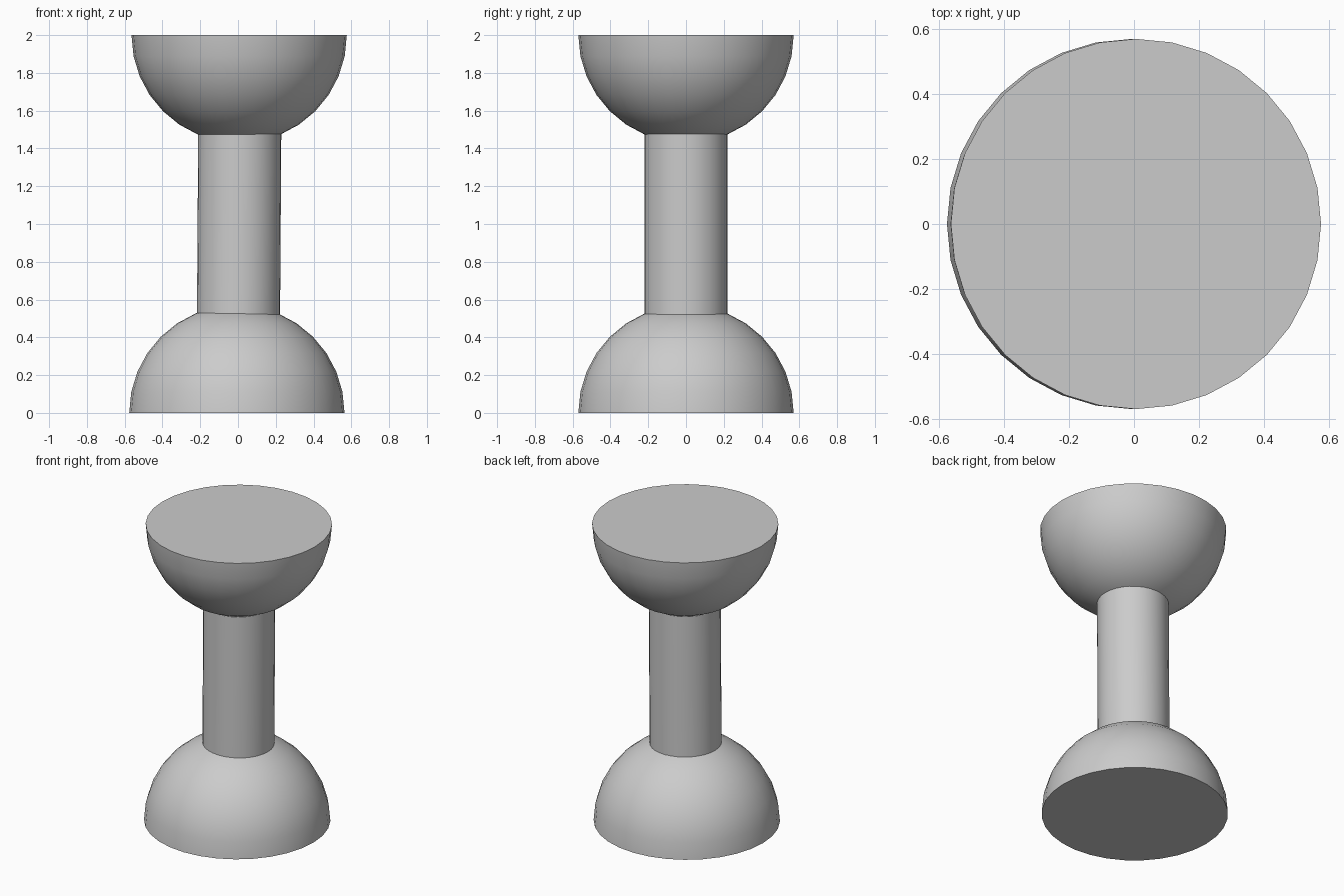
import bpy, bmesh, math
from mathutils import Matrix, Vector

cube = bpy.data.objects.get("Cube")
if cube:
    bpy.data.objects.remove(cube, do_unlink=True)

RADIUS = 0.57
SHAFT_RADIUS = 0.22

grey = bpy.data.materials.new("light_grey")
grey.use_nodes = True
colour = (0.6, 0.6, 0.6, 1)
grey.diffuse_color = colour
grey.node_tree.nodes["Principled BSDF"].inputs["Base Color"].default_value = colour


def finish(name, bm):
    bmesh.ops.recalc_face_normals(bm, faces=bm.faces)
    mesh = bpy.data.meshes.new(name)
    bm.to_mesh(mesh)
    bm.free()
    mesh.materials.append(grey)
    obj = bpy.data.objects.new(name, mesh)
    bpy.context.collection.objects.link(obj)
    bpy.ops.object.select_all(action="DESELECT")
    obj.select_set(True)
    bpy.context.view_layer.objects.active = obj
    bpy.ops.object.shade_smooth_by_angle(angle=math.radians(35))


def half_ball(name, x, z, up):
    """Half sphere with a flat closed base, its dome pointing up or down."""
    bm = bmesh.new()
    bmesh.ops.create_uvsphere(bm, u_segments=32, v_segments=16, radius=RADIUS)
    geom = bm.verts[:] + bm.edges[:] + bm.faces[:]
    bmesh.ops.bisect_plane(bm, geom=geom, dist=0.0001, plane_co=(0, 0, 0),
                           plane_no=(0, 0, up), clear_inner=True)
    rim = [e for e in bm.edges if e.is_boundary]
    bmesh.ops.holes_fill(bm, edges=rim, sides=0)
    bmesh.ops.translate(bm, verts=bm.verts, vec=(x, 0, z))
    finish(name, bm)


# Two half balls, very slightly out of line with each other
half_ball("base_dome", -0.006, 0, 1)
half_ball("top_bowl", 0.006, 2, -1)

# Round shaft, sunk into both domes and leaning slightly
bm = bmesh.new()
start, end = Vector((0.002, 0, 0.4)), Vector((0.01, 0, 1.6))
axis = end - start
matrix = Matrix.Translation((start + end) / 2) @ axis.to_track_quat("Z", "Y").to_matrix().to_4x4()
bmesh.ops.create_cone(bm, cap_ends=True, segments=32, radius1=SHAFT_RADIUS,
                      radius2=SHAFT_RADIUS, depth=axis.length, matrix=matrix)
finish("shaft", bm)
